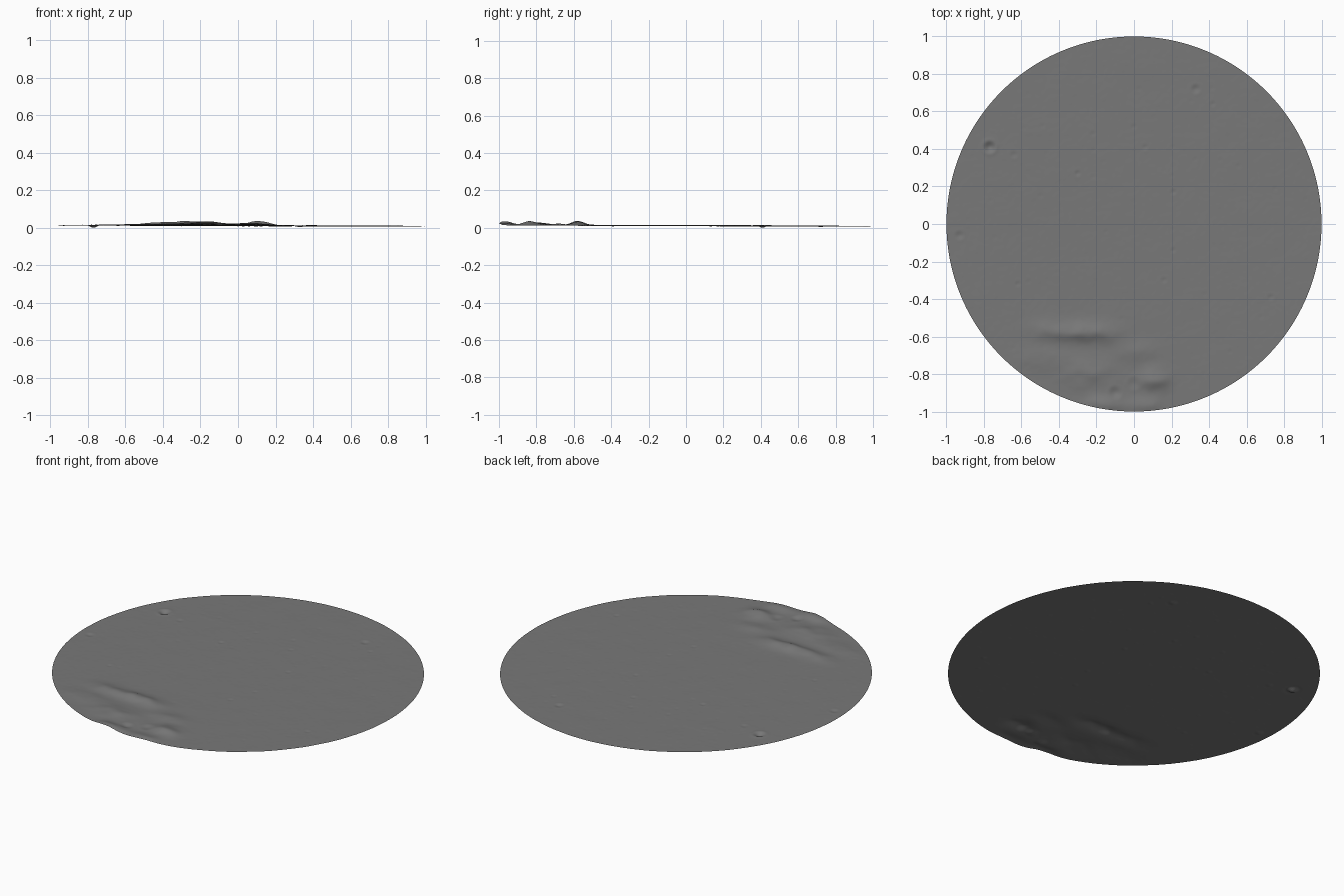
import bpy, bmesh, math, random
from mathutils import Vector, noise

random.seed(7)
cube = bpy.data.objects.get("Cube")
if cube:
    bpy.data.objects.remove(cube, do_unlink=True)

# Hills: x, y, half width, half depth, height
HILLS = [
    (-0.22, -0.58, 0.13, 0.05, 0.019),
    (-0.43, -0.57, 0.12, 0.05, 0.012),
    (-0.48, -0.72, 0.14, 0.06, 0.006),
    (-0.25, -0.80, 0.14, 0.08, 0.013),
    (-0.17, -0.97, 0.10, 0.06, 0.018),
    (0.11, -0.83, 0.07, 0.06, 0.021),
    (0.02, -0.68, 0.11, 0.05, 0.008),
    (0.06, -0.97, 0.10, 0.05, 0.010),
]
# Craters: x, y, radius, depth
CRATERS = [
    (-0.77, 0.41, 0.033, 0.013), (0.33, 0.72, 0.026, 0.005),
    (-0.64, 0.37, 0.022, 0.003), (-0.30, 0.27, 0.017, 0.004),
    (-0.93, -0.06, 0.025, 0.004), (0.06, 0.41, 0.018, 0.003),
    (0.21, 0.17, 0.017, 0.003), (0.16, -0.30, 0.018, 0.003),
    (0.21, -0.14, 0.016, 0.003), (-0.62, -0.32, 0.016, 0.003),
    (0.73, -0.39, 0.018, 0.003), (0.42, 0.64, 0.016, 0.003),
    (0.0, 0.52, 0.016, 0.002), (-0.22, 0.48, 0.016, 0.002),
    (-0.10, -0.90, 0.035, 0.006), (0.0, -0.85, 0.035, 0.004),
]
for _ in range(45):
    a, r = random.uniform(0, math.tau), math.sqrt(random.random()) * 0.95
    CRATERS.append((r * math.cos(a), r * math.sin(a),
                    random.uniform(0.012, 0.016), random.uniform(0.0007, 0.0016)))


def height(x, y):
    """Gently tilted plain with hills, bowl craters and fine roughness."""
    z = 0.0135 - 0.003 * x - 0.003 * y
    hill = 0
    for hx, hy, sx, sy, h in HILLS:
        hill += h * math.exp(-((x - hx) / sx) ** 2 - ((y - hy) / sy) ** 2)
    z += hill * (1 + 0.35 * noise.noise(Vector((x * 12, y * 16, 3))))
    for cx, cy, radius, depth in CRATERS:
        d = math.hypot(x - cx, y - cy) / radius
        if d < 2:
            z -= depth * (math.exp(-2.5 * d * d) - 0.2 * math.exp(-((d - 1.1) / 0.3) ** 2))
    z += 0.0007 * noise.noise(Vector((x * 9, y * 9, 0)))
    z += 0.0004 * noise.noise(Vector((x * 38, y * 38, 5)))
    return z


# Fine square grid trimmed to a disc, rim pulled onto the circle
bm = bmesh.new()
bmesh.ops.create_grid(bm, x_segments=220, y_segments=220, size=1.0)
bmesh.ops.delete(bm, geom=[v for v in bm.verts if v.co.length > 1.002], context='VERTS')
for v in [v for v in bm.verts if v.is_boundary]:
    v.co = v.co.normalized()
for v in bm.verts:
    v.co.z = height(v.co.x, v.co.y)
low = min(v.co.z for v in bm.verts)
for v in bm.verts:
    v.co.z -= low
for f in bm.faces:
    f.smooth = True
mesh = bpy.data.meshes.new("terrain_disc")
bm.to_mesh(mesh)
bm.free()

# Grey ground colour
mat = bpy.data.materials.new("dusty grey")
mat.use_nodes = True
colour = (0.19, 0.19, 0.19, 1)
mat.diffuse_color = colour
mat.node_tree.nodes["Principled BSDF"].inputs["Base Color"].default_value = colour
mesh.materials.append(mat)
terrain = bpy.data.objects.new("terrain_disc", mesh)
bpy.context.scene.collection.objects.link(terrain)
